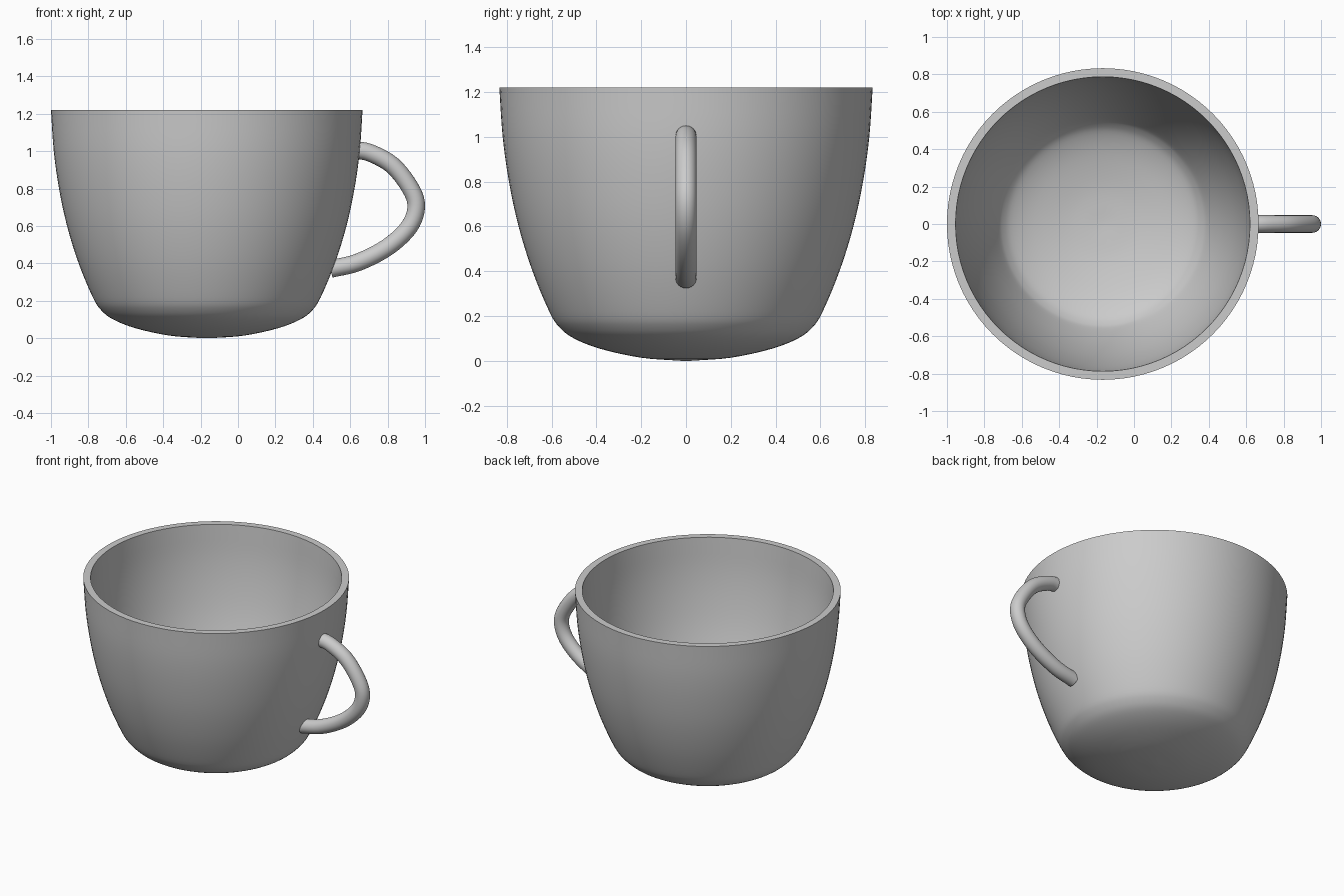
import bpy
import bmesh
from math import radians, cos, sin, tau
from mathutils import Vector

if "Cube" in bpy.data.objects:
    bpy.data.objects.remove(bpy.data.objects["Cube"], do_unlink=True)

CUP_X = -0.167
HEIGHT = 1.22
WALL = 0.046
TUBE = 0.047
SEGMENTS = 96

# One plain grey ceramic
ceramic = bpy.data.materials.new("grey_ceramic")
ceramic.use_nodes = True
grey = (0.6, 0.6, 0.6, 1)
ceramic.diffuse_color = grey
ceramic.node_tree.nodes["Principled BSDF"].inputs["Base Color"].default_value = grey


def smooth_path(points, steps):
    """Catmull-Rom curve through 2D points."""
    pts = [Vector(p) for p in points]
    pts = [2 * pts[0] - pts[1]] + pts + [2 * pts[-1] - pts[-2]]
    path = []
    for a, b, c, d in zip(pts, pts[1:], pts[2:], pts[3:]):
        for i in range(steps):
            t = i / steps
            path.append(0.5 * (2 * b + (c - a) * t + (2 * a - 5 * b + 4 * c - d) * t ** 2
                               + (3 * b - a - 3 * c + d) * t ** 3))
    return path + [pts[-2]]


def finish(name, bm, angle):
    bmesh.ops.recalc_face_normals(bm, faces=bm.faces)
    mesh = bpy.data.meshes.new(name)
    bm.to_mesh(mesh)
    bm.free()
    mesh.materials.append(ceramic)
    obj = bpy.data.objects.new(name, mesh)
    bpy.context.collection.objects.link(obj)
    bpy.ops.object.select_all(action='DESELECT')
    obj.select_set(True)
    bpy.context.view_layer.objects.active = obj
    bpy.ops.object.shade_smooth_by_angle(angle=radians(angle))
    return obj


def bridge(bm, rings):
    for low, high in zip(rings, rings[1:]):
        n = len(low)
        for i in range(n):
            j = (i + 1) % n
            bm.faces.new((low[i], low[j], high[j], high[i]))


# Cup body: outer profile, then the same curve offset inwards by the wall
outer = smooth_path([(0.02, 0), (0.2, 0.014), (0.38, 0.053), (0.5, 0.1), (0.565, 0.15),
                     (0.61, 0.22), (0.685, 0.4), (0.747, 0.6), (0.79, 0.8),
                     (0.818, 1.0), (0.833, HEIGHT)], 4)
inner = []
for i, p in enumerate(outer):
    tangent = (outer[min(i + 1, len(outer) - 1)] - outer[max(i - 1, 0)]).normalized()
    inner.append(p + WALL * Vector((-tangent.y, tangent.x)))
inner[0].x = 0.02
inner[-1].y = HEIGHT
bm = bmesh.new()
rings = [[bm.verts.new((CUP_X + p.x * cos(tau * k / SEGMENTS),
                        p.x * sin(tau * k / SEGMENTS), p.y)) for k in range(SEGMENTS)]
         for p in outer + inner[::-1]]
bridge(bm, rings)
bm.faces.new(rings[0])
bm.faces.new(rings[-1])
finish("cup_body", bm, 40)

# Handle: round tube swept along a curve in the xz plane
path = smooth_path([(0.61, 1.005), (0.7, 0.993), (0.825, 0.925), (0.92, 0.805),
                    (0.953, 0.705), (0.915, 0.595), (0.8, 0.487), (0.64, 0.405),
                    (0.495, 0.37)], 5)
bm = bmesh.new()
rings = []
for i, p in enumerate(path):
    tangent = (path[min(i + 1, len(path) - 1)] - path[max(i - 1, 0)]).normalized()
    side = Vector((-tangent.y, tangent.x))
    ring = []
    for k in range(24):
        q = p + side * TUBE * cos(tau * k / 24)
        ring.append(bm.verts.new((q.x, TUBE * sin(tau * k / 24), q.y)))
    rings.append(ring)
bridge(bm, rings)
bm.faces.new(rings[0])
bm.faces.new(rings[-1])
finish("handle", bm, 40)
